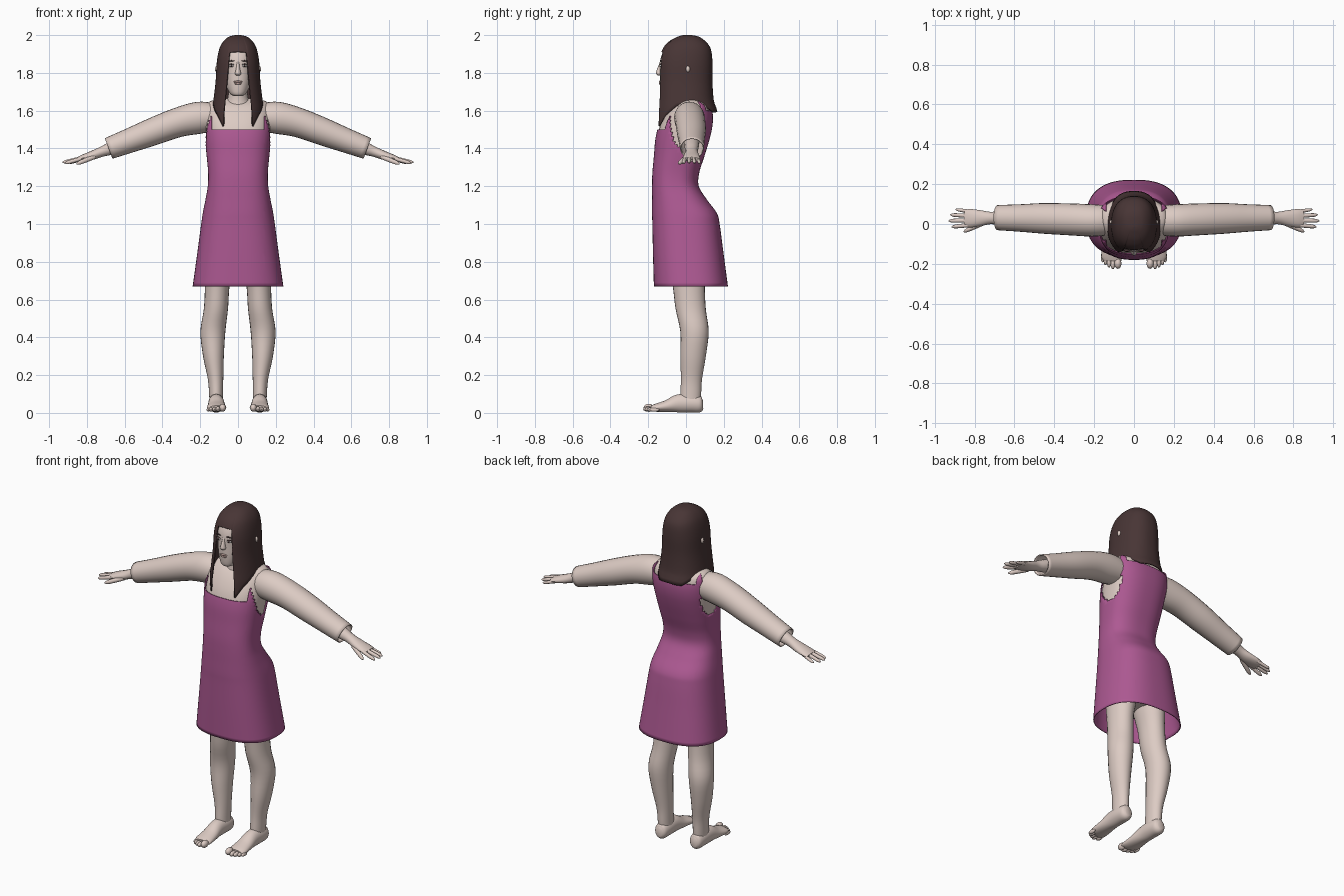
import bpy, bmesh, math
from mathutils import Vector

if "Cube" in bpy.data.objects:
    bpy.data.objects.remove(bpy.data.objects["Cube"])

X, Y, Z = Vector((1, 0, 0)), Vector((0, 1, 0)), Vector((0, 0, 1))


def material(name, rgb):
    m = bpy.data.materials.new(name)
    m.diffuse_color = (*rgb, 1)
    m.use_nodes = True
    m.node_tree.nodes["Principled BSDF"].inputs["Base Color"].default_value = m.diffuse_color
    return m


SKIN = material("skin", (0.72, 0.60, 0.55))
DRESS = material("purple cloth", (0.42, 0.10, 0.29))
HAIR = material("dark brown hair", (0.065, 0.036, 0.036))
LIPS = material("lips", (0.50, 0.34, 0.31))
EYE = material("eye white", (0.8, 0.8, 0.78))


def finish(name, bm, mat, mirror=False, thick=0, angle=50):
    me = bpy.data.meshes.new(name)
    bm.to_mesh(me)
    bm.free()
    me.materials.append(mat)
    ob = bpy.data.objects.new(name, me)
    bpy.context.collection.objects.link(ob)
    if thick:
        s = ob.modifiers.new("thickness", 'SOLIDIFY')
        s.thickness, s.offset = thick, -1
    if mirror:
        ob.modifiers.new("mirror", 'MIRROR').use_mirror_merge = False
    bpy.ops.object.select_all(action='DESELECT')
    ob.select_set(True)
    bpy.context.view_layer.objects.active = ob
    bpy.ops.object.shade_smooth_by_angle(angle=math.radians(angle))
    return ob


def spline(rows, sub):
    """Catmull-Rom interpolation of rows of numbers."""
    out, n = [], len(rows)
    for i in range(n - 1):
        p = [rows[max(0, min(n - 1, i + k))] for k in (-1, 0, 1, 2)]
        for s in range(sub):
            t = s / sub
            out.append([b + .5 * t * (c - a + t * (2*a - 5*b + 4*c - d + t * (3*(b - c) + d - a)))
                        for a, b, c, d in zip(*p)])
    return out + [list(rows[-1])]


def sup(t, e):
    """Unit superellipse point."""
    c, s = math.cos(t), math.sin(t)
    return (math.copysign(abs(c) ** (2 / e), c), math.copysign(abs(s) ** (2 / e), s))


def loft(rows, side=X, flat=False, n=24, sub=4, e=2.0, caps=True):
    """Skin rings (x, y, z, half width, half depth) into a tube."""
    rows = spline(rows, sub)
    bm, rings = bmesh.new(), []
    for i, (x, y, z, a, b) in enumerate(rows):
        lo, hi = rows[max(0, i - 1)], rows[min(len(rows) - 1, i + 1)]
        t = Z if flat else (Vector(hi[:3]) - Vector(lo[:3])).normalized()
        up = t.cross(side).normalized()
        ring = []
        for k in range(n):
            u, v = sup(2 * math.pi * k / n, e)
            ring.append(bm.verts.new(Vector((x, y, z)) + side * (a * u) + up * (b * v)))
        rings.append(ring)
    for r, q in zip(rings, rings[1:]):
        for k in range(n):
            bm.faces.new((r[k], r[(k + 1) % n], q[(k + 1) % n], q[k]))
    if caps:
        bm.faces.new(rings[0][::-1])
        bm.faces.new(rings[-1])
    bmesh.ops.recalc_face_normals(bm, faces=bm.faces)
    return bm


def levels(rows, grow=0.0):
    """(z, half width, front y, back y[, centre x]) to loft rings."""
    return [(r[4] if len(r) > 4 else 0, (r[2] + r[3]) / 2, r[0], r[1] + grow, (r[3] - r[2]) / 2 + grow)
            for r in rows]


def ball(name, mat, loc, size, mirror=False):
    bm = bmesh.new()
    bmesh.ops.create_uvsphere(bm, u_segments=14, v_segments=8, radius=1)
    for v in bm.verts:
        v.co = Vector(loc) + Vector(c * s for c, s in zip(v.co, size))
    return finish(name, bm, mat, mirror)


# Dress: one lofted shell, cut for the neckline and armholes
skirt = [(.67, .24, -.17, .222), (.85, .215, -.175, .198), (1.0, .195, -.178, .178),
         (1.06, .186, -.18, .162), (1.13, .172, -.18, .11), (1.2, .16, -.18, .068)]
bodice = [(1.27, .158, -.178, .07), (1.36, .166, -.17, .098), (1.45, .175, -.162, .125),
          (1.52, .181, -.145, .14), (1.58, .181, -.115, .142), (1.625, .175, -.08, .13),
          (1.65, .155, -.045, .10)]
bm = loft(levels(skirt + bodice), flat=True, n=72, sub=6, e=2.5, caps=False)
for co, no in (((0, 0, 1.5), Z), ((0, 0, 1.6), Z), ((.14, 0, 0), X), ((-.14, 0, 0), X)):
    bmesh.ops.bisect_plane(bm, geom=bm.verts[:] + bm.edges[:] + bm.faces[:], plane_co=co, plane_no=no)


def open_area(c):
    neck = abs(c.x) < .14 and c.z > (1.5 if c.y < 0 else 1.6)
    arm = abs(c.x) > .12 and ((c.y - .0) / .085) ** 2 + ((c.z - 1.55) / .16) ** 2 < 1
    return neck or arm


bmesh.ops.delete(bm, geom=[f for f in bm.faces if open_area(f.calc_center_median())], context='FACES')
finish("dress", bm, DRESS, thick=.005)

# Body under the dress
hips = [(.78, .15, -.12, .13), (.9, .175, -.15, .15)] + skirt[3:]
finish("torso", loft(levels(hips + bodice + [(1.665, .09, -.025, .07)], -.008), flat=True, n=48, e=2.4), SKIN)
finish("neck", loft(levels([(1.6, .085, -.07, .08), (1.65, .06, -.06, .06), (1.7, .05, -.06, .05),
                            (1.78, .05, -.06, .05)]), flat=True), SKIN)

# Loose sleeves with bare forearms
finish("sleeve", loft([(.13, .018, 1.565, .075, .075), (.21, .018, 1.562, .081, .085),
                       (.32, .023, 1.537, .08, .078), (.45, .028, 1.489, .077, .073),
                       (.57, .03, 1.443, .069, .065), (.685, .032, 1.4, .063, .058)],
                      side=Y, caps=False), SKIN, mirror=True, thick=.005)
finish("forearm_and_palm", loft([(.5, .03, 1.465, .045, .045), (.66, .03, 1.405, .037, .035),
                                 (.72, .03, 1.383, .031, .027), (.77, .029, 1.364, .04, .024),
                                 (.82, .029, 1.35, .046, .018), (.85, .03, 1.342, .042, .012)],
                                side=Y, n=16), SKIN, mirror=True)

# Fingers and thumb: start, tip, radius
for name, p, q, r in (("index_finger", (.83, -.006, 1.346), (.915, -.014, 1.322), .0105),
                      ("middle_finger", (.83, .018, 1.348), (.93, .016, 1.326), .0105),
                      ("ring_finger", (.83, .041, 1.347), (.922, .046, 1.324), .010),
                      ("little_finger", (.82, .062, 1.345), (.895, .073, 1.322), .009),
                      ("thumb", (.755, .005, 1.358), (.855, -.038, 1.318), .0125)):
    p, q = Vector(p), Vector(q)
    rows = [(*p.lerp(q, t), r * s, r * s) for t, s in ((0, 1), (.5, 1), (.85, .85), (1, .25))]
    finish(name, loft(rows, side=Y, n=10, sub=3), SKIN, mirror=True)

# Legs and feet
finish("leg", loft(levels([(.9, .08, -.11, .12, .095), (.78, .075, -.09, .11, .1), (.67, .065, -.07, .10, .11),
                           (.55, .064, -.055, .105, .117), (.43, .066, -.03, .12, .133),
                           (.3, .055, -.03, .105, .13), (.18, .041, -.027, .085, .119),
                           (.1, .037, -.03, .08, .116), (.04, .036, -.03, .075, .115)]), flat=True), SKIN, mirror=True)
finish("foot", loft([(.115, .09, .045, .018, .025), (.115, .075, .045, .036, .043), (.115, .03, .05, .042, .048),
                     (.115, -.04, .05, .042, .048), (.114, -.1, .036, .047, .032), (.113, -.16, .027, .051, .021),
                     (.108, -.185, .025, .044, .014)]), SKIN, mirror=True)
for i, (x, y, r) in enumerate(((.081, -.198, .021), (.106, -.2, .014), (.125, -.192, .013),
                               (.143, -.18, .012), (.157, -.166, .011))):
    ball(f"toe_{i + 1}", SKIN, (x, y, r + .006), (r * .85, .027, r), mirror=True)

# Head and face
finish("head", loft(levels([(1.678, .02, -.118, -.06), (1.69, .042, -.132, -.03), (1.74, .066, -.138, .04),
                            (1.80, .08, -.138, .09), (1.87, .086, -.136, .105), (1.93, .075, -.11, .09),
                            (1.965, .04, -.06, .05)]), flat=True, n=32, e=2.2), SKIN)
finish("nose", loft(levels([(1.785, .008, -.146, -.12), (1.795, .016, -.158, -.12), (1.81, .013, -.157, -.12),
                            (1.835, .009, -.147, -.12), (1.86, .007, -.138, -.12)]), flat=True, n=12), SKIN)
ball("upper_lip", LIPS, (0, -.136, 1.753), (.024, .008, .006))
ball("lower_lip", LIPS, (0, -.136, 1.743), (.02, .008, .006))
ball("eye", EYE, (.034, -.131, 1.838), (.014, .007, .007), mirror=True)
ball("iris", HAIR, (.034, -.135, 1.838), (.006, .005, .006), mirror=True)
ball("eyelash", HAIR, (.035, -.133, 1.846), (.016, .007, .0025), mirror=True)
ball("eyebrow", HAIR, (.034, -.133, 1.864), (.018, .006, .003), mirror=True)
ball("ear", SKIN, (.109, .01, 1.82), (.014, .012, .018), mirror=True)

# Hair: columns hang from the crown to a length that depends on direction
outline = spline([(2.0, .012, -.015, .03), (1.993, .045, -.04, .065), (1.97, .075, -.085, .1),
                  (1.93, .098, -.122, .13), (1.86, .112, -.143, .14), (1.75, .119, -.149, .14),
                  (1.65, .131, -.155, .148), (1.6, .136, -.162, .165), (1.5, .13, -.17, .175)], 8)


def hair_at(z, t):
    for p, q in zip(outline, outline[1:]):
        if q[0] <= z:
            break
    f = min(1, max(0, (p[0] - z) / (p[0] - q[0])))
    _, a, yf, yb = (m + (n - m) * f for m, n in zip(p, q))
    u, v = sup(t, 2.3)
    return Vector((a * u, (yf + yb) / 2 + (yb - yf) / 2 * v, z))


def hair_end(t):
    w = abs(math.degrees(t) + 90)          # angle away from the face
    w = min(w, 360 - w)
    keys = [(0, 1.912), (23, 1.908), (24.5, 1.85), (27, 1.68), (33, 1.51),
            (50, 1.57), (75, 1.625), (120, 1.63), (150, 1.59), (181, 1.595)]
    for (a, za), (b, zb) in zip(keys, keys[1:]):
        if w <= b:
            return za + (zb - za) * (w - a) / (b - a)


bm, cols, N, M = bmesh.new(), [], 160, 30
for k in range(N):
    t = -math.pi + 2 * math.pi * (k + .5) / N
    end = hair_end(t)
    cols.append([bm.verts.new(hair_at(2 - (2 - end) * (j / M) ** 1.6, t)) for j in range(M + 1)])
for k in range(N):
    c, d = cols[k], cols[(k + 1) % N]
    for j in range(M):
        bm.faces.new((c[j], c[j + 1], d[j + 1], d[j]))
bm.faces.new([c[0] for c in cols])
bmesh.ops.recalc_face_normals(bm, faces=bm.faces)
finish("hair", bm, HAIR, thick=.006)
